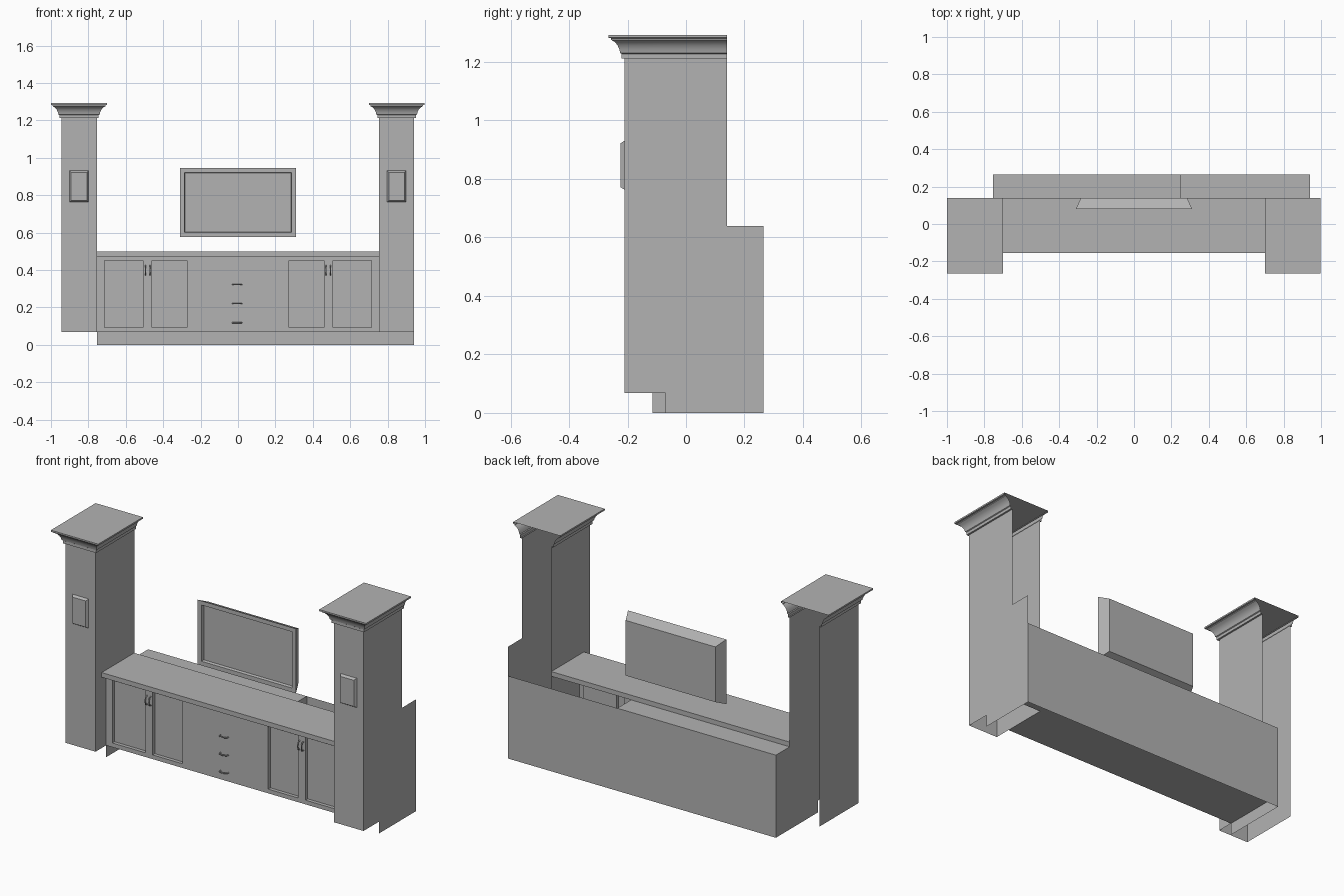
import bpy, bmesh

cube = bpy.data.objects.get("Cube")
if cube:
    bpy.data.objects.remove(cube, do_unlink=True)

grey = bpy.data.materials.new("warm_grey")
grey.use_nodes = True
COLOUR = (0.45, 0.45, 0.45, 1)
grey.diffuse_color = COLOUR
grey.node_tree.nodes["Principled BSDF"].inputs["Base Color"].default_value = COLOUR

# Shared dimensions
SIDE, OUT_L, OUT_R = 0.755, -0.945, 0.942
FRONT, COL_FRONT, COL_BACK, BACK = -0.115, -0.21, 0.14, 0.265
TOE, BODY_TOP, COUNTER_TOP, COL_TOP = 0.068, 0.473, 0.5, 1.215


def finish(name, bm):
    mesh = bpy.data.meshes.new(name)
    bm.to_mesh(mesh)
    bm.free()
    mesh.materials.append(grey)
    obj = bpy.data.objects.new(name, mesh)
    bpy.context.collection.objects.link(obj)
    return obj


def panel(name, points):
    """One flat board from its outline."""
    bm = bmesh.new()
    bm.faces.new([bm.verts.new(p) for p in points])
    return finish(name, bm)


def side_panel(name, x, outline):
    return panel(name, [(x, y, z) for y, z in outline])


def rect_xz(name, x0, x1, z0, z1, y):
    return panel(name, [(x0, y, z0), (x1, y, z0), (x1, y, z1), (x0, y, z1)])


def rect_xy(name, x0, x1, y0, y1, z):
    return panel(name, [(x0, y0, z), (x1, y0, z), (x1, y1, z), (x0, y1, z)])


def frustum(name, x0, x1, z0, z1, y_big, y_small, inset, recess=None):
    """Tapered block along y, with an optional sunk panel on the large face."""
    bm = bmesh.new()
    rings = []
    for y, d in ((y_big, 0), (y_small, inset)):
        rings.append([bm.verts.new(p) for p in ((x0 + d, y, z0 + d), (x1 - d, y, z0 + d),
                                                (x1 - d, y, z1 - d), (x0 + d, y, z1 - d))])
    big = bm.faces.new(rings[0])
    bm.faces.new(rings[1][::-1])
    for i in range(4):
        j = (i + 1) % 4
        bm.faces.new((rings[0][j], rings[0][i], rings[1][i], rings[1][j]))
    bmesh.ops.recalc_face_normals(bm, faces=bm.faces)
    if recess:
        bmesh.ops.inset_region(bm, faces=[big], thickness=recess, use_even_offset=True)
        bmesh.ops.inset_region(bm, faces=[big], thickness=0.004, depth=-0.015, use_even_offset=True)
    return finish(name, bm)


# Column side boards
column_side = [(COL_FRONT, TOE), (COL_BACK, TOE), (COL_BACK, COL_TOP), (COL_FRONT, COL_TOP)]
side_panel("left_column_inner_side", SIDE, column_side)
side_panel("right_column_outer_side", OUT_L, column_side)
side_panel("left_column_outer_side", OUT_R, [
    (COL_FRONT, TOE), (-0.07, TOE), (-0.07, 0), (BACK, 0), (BACK, 0.64),
    (COL_BACK, 0.64), (COL_BACK, COL_TOP), (COL_FRONT, COL_TOP)])
side_panel("right_column_inner_side", -SIDE, [
    (COL_FRONT, TOE), (FRONT, TOE), (FRONT, 0), (BACK, 0), (BACK, BODY_TOP),
    (COL_BACK, BODY_TOP), (COL_BACK, COL_TOP), (COL_FRONT, COL_TOP)])

# Crown moulding profile: outward offset and height
CROWN = [(0, 1.212), (0.01, 1.212), (0.01, 1.228), (0.015, 1.231), (0.018, 1.244),
         (0.024, 1.257), (0.033, 1.268), (0.046, 1.276), (0.046, 1.281), (0.055, 1.283), (0.055, 1.292)]


def crown(name, x0, x1):
    """Moulding wrapped round the front and sides, closed on top."""
    bm = bmesh.new()
    rows = []
    for d, z in CROWN:
        rows.append([bm.verts.new(p) for p in ((x0 - d, COL_BACK, z), (x0 - d, COL_FRONT - d, z),
                                               (x1 + d, COL_FRONT - d, z), (x1 + d, COL_BACK, z))])
    for low, high in zip(rows, rows[1:]):
        for i in range(3):
            bm.faces.new((low[i], low[i + 1], high[i + 1], high[i]))
    bm.faces.new(rows[-1])
    bmesh.ops.recalc_face_normals(bm, faces=bm.faces)
    obj = finish(name, bm)
    bpy.ops.object.select_all(action="DESELECT")
    obj.select_set(True)
    bpy.context.view_layer.objects.active = obj
    bpy.ops.object.shade_smooth_by_angle(angle=0.6)


for side, x0, x1 in (("right", OUT_L, -SIDE), ("left", SIDE, OUT_R)):
    rect_xz(side + "_column_front", x0, x1, TOE, COL_TOP, COL_FRONT)
    crown(side + "_column_crown", x0, x1)
    mid = (x0 + x1) / 2
    frustum(side + "_column_plaque", mid - 0.051, mid + 0.051, 0.763, 0.931,
            COL_FRONT, COL_FRONT - 0.014, 0.009)

# Cabinet front with sunk door panels
bm = bmesh.new()
xs = [-SIDE, -0.715, -0.507, -0.46, -0.272, 0.272, 0.46, 0.507, 0.715, SIDE]
zs = [TOE, 0.092, 0.45, BODY_TOP]
grid = [[bm.verts.new((x, FRONT, z)) for x in xs] for z in zs]
doors = []
for r in range(len(zs) - 1):
    for c in range(len(xs) - 1):
        face = bm.faces.new((grid[r][c], grid[r][c + 1], grid[r + 1][c + 1], grid[r + 1][c]))
        if r == 1 and c in (1, 3, 5, 7):
            doors.append(face)
for face in bmesh.ops.extrude_discrete_faces(bm, faces=doors)["faces"]:
    bmesh.ops.translate(bm, verts=face.verts[:], vec=(0, 0.02, 0))
finish("cabinet_front", bm)

# Cabinet shell: floor, back, ledge and divider
panel("cabinet_floor", [(-SIDE, FRONT, TOE), (SIDE, FRONT, TOE), (SIDE, COL_BACK, TOE),
                        (OUT_R, COL_BACK, TOE), (OUT_R, BACK, TOE), (-SIDE, BACK, TOE)])
rect_xz("cabinet_back", -SIDE, OUT_R, 0, BODY_TOP, BACK)
rect_xy("back_ledge", -SIDE, 0.25, COL_BACK, BACK, BODY_TOP)
side_panel("ledge_divider", 0.25, [(COL_BACK, TOE), (BACK, TOE), (BACK, BODY_TOP), (COL_BACK, BODY_TOP)])

# Countertop
frustum("countertop", -SIDE, SIDE, BODY_TOP, COUNTER_TOP, -0.155, COL_BACK, 0)

# Wall screen with sunk display
frustum("screen", -0.311, 0.311, 0.576, 0.946, 0.08, COL_BACK, 0.027, recess=0.024)


def pull(name, x, z, upright):
    """Bowed bar handle."""
    curve = bpy.data.curves.new(name, "CURVE")
    curve.dimensions = "3D"
    curve.bevel_depth = 0.0035
    curve.bevel_resolution = 1
    curve.use_fill_caps = True
    line = curve.splines.new("POLY")
    path = [(-0.025, 0), (-0.021, 0.014), (0, 0.019), (0.021, 0.014), (0.025, 0)]
    line.points.add(len(path) - 1)
    for point, (s, out) in zip(line.points, path):
        point.co = (x, FRONT - out, z + s, 1) if upright else (x + s, FRONT - out, z, 1)
    curve.materials.append(grey)
    bpy.context.collection.objects.link(bpy.data.objects.new(name, curve))


# Door and drawer pulls
for x in (-0.495, -0.471, 0.471, 0.495):
    pull("door_pull", x, 0.398, True)
for z in (0.322, 0.22, 0.118):
    pull("drawer_pull", -0.005, z, False)
